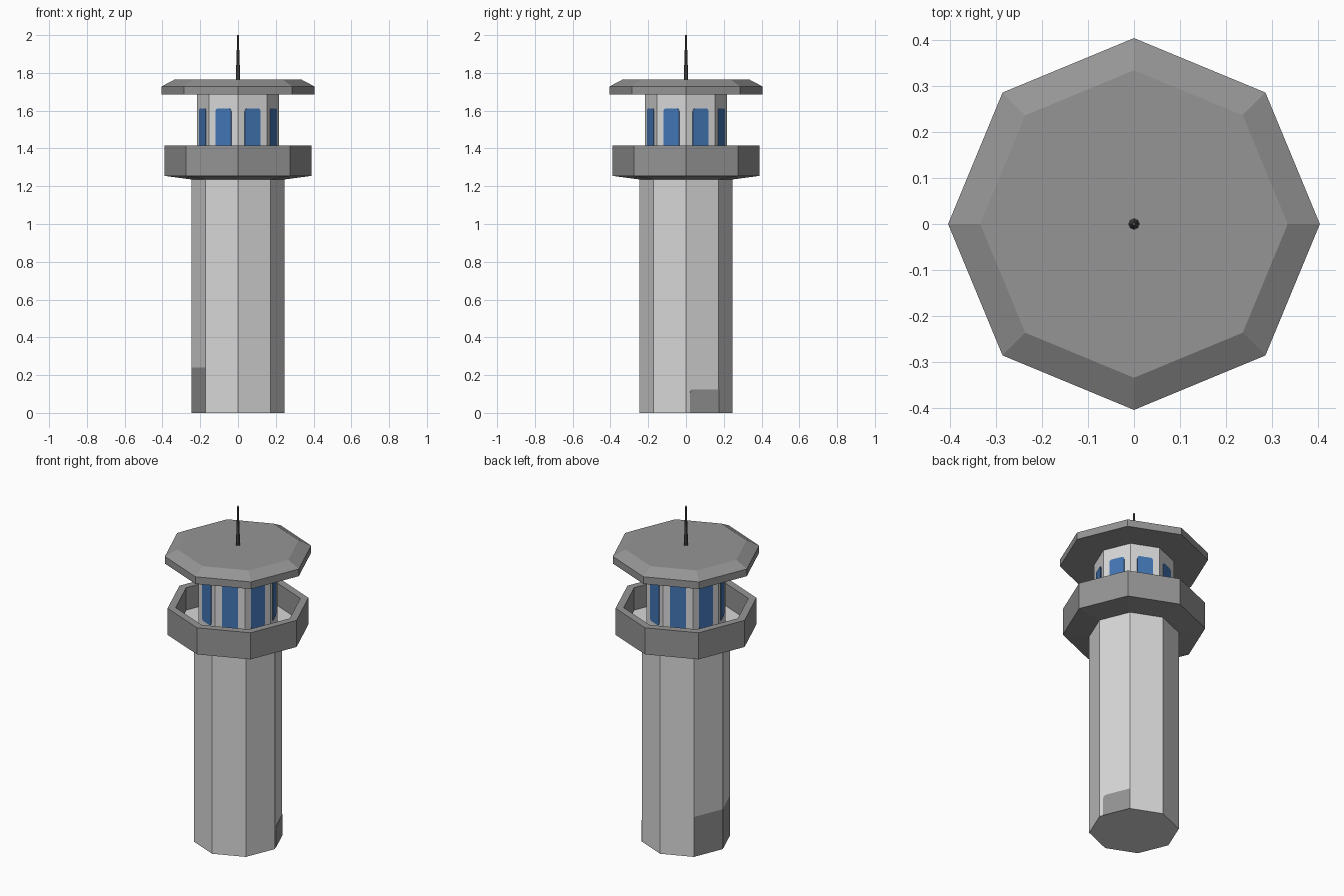
import bpy, bmesh, math
from mathutils import Vector

if "Cube" in bpy.data.objects:
    bpy.data.objects.remove(bpy.data.objects["Cube"])


def material(name, r, g, b):
    m = bpy.data.materials.new(name)
    m.diffuse_color = (r, g, b, 1)
    m.use_nodes = True
    m.node_tree.nodes["Principled BSDF"].inputs["Base Color"].default_value = m.diffuse_color
    return m


PALE = material("pale concrete", 0.68, 0.68, 0.68)
GREY = material("mid grey", 0.30, 0.30, 0.30)
BLUE = material("window blue", 0.055, 0.18, 0.46)
DARK = material("dark metal", 0.08, 0.08, 0.08)
SIDES = 8
STEP = math.tau / SIDES


def finish(name, bm, mats):
    bmesh.ops.recalc_face_normals(bm, faces=bm.faces)
    me = bpy.data.meshes.new(name)
    bm.to_mesh(me)
    bm.free()
    for m in mats:
        me.materials.append(m)
    ob = bpy.data.objects.new(name, me)
    bpy.context.collection.objects.link(ob)
    return ob


def octagon_stack(name, profile, *mats):
    """Stack octagonal rings (radius, z), capped at both ends."""
    bm = bmesh.new()
    rings = [[bm.verts.new((r * math.cos(i * STEP), r * math.sin(i * STEP), z))
              for i in range(SIDES)] for r, z in profile]
    for a, b in zip(rings, rings[1:]):
        for i in range(SIDES):
            j = (i + 1) % SIDES
            bm.faces.new((a[i], a[j], b[j], b[i]))
    bm.faces.new(rings[0])
    bm.faces.new(rings[-1])
    return finish(name, bm, mats)


def wall_panel(name, mat, side, radius, u0, u1, z0, z1, round_corners, cr=0.015, thick=0.003):
    """Thin plate on one octagon side; u runs 0..1 along the side."""
    a = Vector((math.cos(side * STEP), math.sin(side * STEP), 0)) * radius
    b = Vector((math.cos((side + 1) * STEP), math.sin((side + 1) * STEP), 0)) * radius
    t = (b - a).normalized()
    n = (a + b).normalized()
    w = (b - a).length
    s0, s1 = u0 * w, u1 * w
    corners = [(s0, z0, 1, 1), (s1, z0, -1, 1), (s1, z1, -1, -1), (s0, z1, 1, -1)]
    pts = []
    for k, (s, z, ds, dz) in enumerate(corners):
        if k not in round_corners:
            pts.append((s, z))
            continue
        for q in range(4):
            ang = math.pi + k * math.pi / 2 + q * math.pi / 6
            pts.append((s + ds * cr + cr * math.cos(ang), z + dz * cr + cr * math.sin(ang)))
    bm = bmesh.new()
    back, front = [[bm.verts.new(a + t * s + n * d + Vector((0, 0, z))) for s, z in pts]
                   for d in (-0.003, thick)]
    bm.faces.new(back[::-1])
    bm.faces.new(front)
    for i in range(len(pts)):
        j = (i + 1) % len(pts)
        bm.faces.new((back[i], back[j], front[j], front[i]))
    return finish(name, bm, [mat])


# Shaft, with a grey entrance band low on its two left sides
shaft = octagon_stack("shaft", [(0.245, 0), (0.245, 0.24), (0.245, 1.24)], PALE, GREY)
for p in shaft.data.polygons:
    if p.center.z < 0.24 and p.normal.x < -0.8:
        p.material_index = 1

# Small grey hatch on the right side
wall_panel("hatch", GREY, 0, 0.245, 0.12, 1.0, 0, 0.125, (3,), cr=0.02, thick=0.002)

# Balcony with parapet and pale floor
balcony = octagon_stack("balcony", [(0.24, 1.235), (0.39, 1.255), (0.39, 1.415),
                                    (0.345, 1.415), (0.345, 1.28)], GREY, PALE)
for p in balcony.data.polygons:
    if p.normal.z > 0.9 and p.center.z < 1.3:
        p.material_index = 1

# Control cabin and its windows
octagon_stack("cabin", [(0.218, 1.27), (0.218, 1.69)], PALE)
for i in range(SIDES):
    wall_panel(f"window_{i + 1}", BLUE, i, 0.218, 0.23, 0.77, 1.345, 1.612, (0, 1, 2, 3))

# Roof slab with sloped rim
octagon_stack("roof", [(0.405, 1.685), (0.405, 1.728), (0.335, 1.765)], GREY)

# Tapered antenna
octagon_stack("antenna", [(0.012, 1.76), (0.004, 2.0)], DARK)
